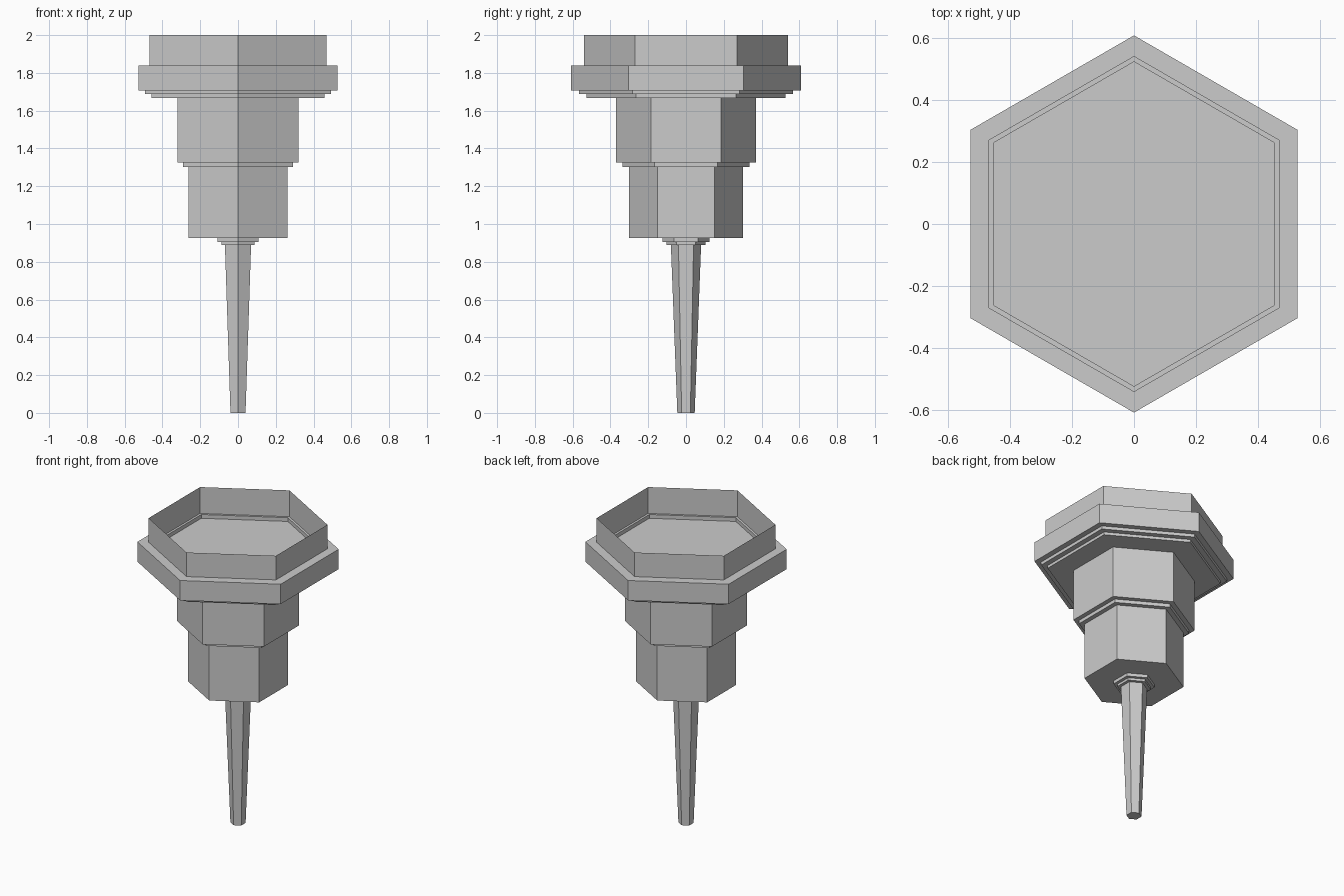
import bpy, bmesh
from math import sin, cos, radians

if "Cube" in bpy.data.objects:
    bpy.data.objects.remove(bpy.data.objects["Cube"])

def hex_loft(name, profile, cap_first=False, cap_last=False):
    """Skin hexagonal rings given as (corner radius, z), corners on the y axis."""
    bm = bmesh.new()
    rings = [[bm.verts.new((r * cos(radians(90 + 60 * i)), r * sin(radians(90 + 60 * i)), z))
              for i in range(6)] for r, z in profile]
    for a, b in zip(rings, rings[1:]):
        for i in range(6):
            j = (i + 1) % 6
            bm.faces.new((a[i], b[i], b[j], a[j]))
    if cap_first:
        bm.faces.new(rings[0])
    if cap_last:
        bm.faces.new(list(reversed(rings[-1])))
    me = bpy.data.meshes.new(name)
    bm.to_mesh(me)
    bm.free()
    ob = bpy.data.objects.new(name, me)
    bpy.context.collection.objects.link(ob)
    return ob

# thin open rim above the flange
hex_loft("rim_wall", [(0.54, 2.0), (0.54, 1.84)])

# recessed stepped floor inside the rim, facing up
hex_loft("cup_floor", [(0.523, 1.80), (0.523, 1.825), (0.54, 1.825), (0.54, 1.84)], cap_first=True)

# wide flange with stepped underside
hex_loft("flange", [(0.54, 1.84), (0.608, 1.84), (0.608, 1.708), (0.567, 1.708),
                    (0.567, 1.687), (0.528, 1.687), (0.528, 1.668), (0.37, 1.668)])

# upper barrel with a small step beneath
hex_loft("upper_barrel", [(0.37, 1.668), (0.37, 1.325), (0.336, 1.325),
                          (0.336, 1.302), (0.302, 1.302)])

# lower barrel and the stepped collar under it
hex_loft("lower_barrel", [(0.302, 1.302), (0.302, 0.926), (0.125, 0.926)])
hex_loft("collar", [(0.125, 0.926), (0.125, 0.905), (0.102, 0.905),
                    (0.102, 0.889), (0.08, 0.889)])

# tapered spike
hex_loft("spike", [(0.08, 0.889), (0.046, 0.0)], cap_last=True)
